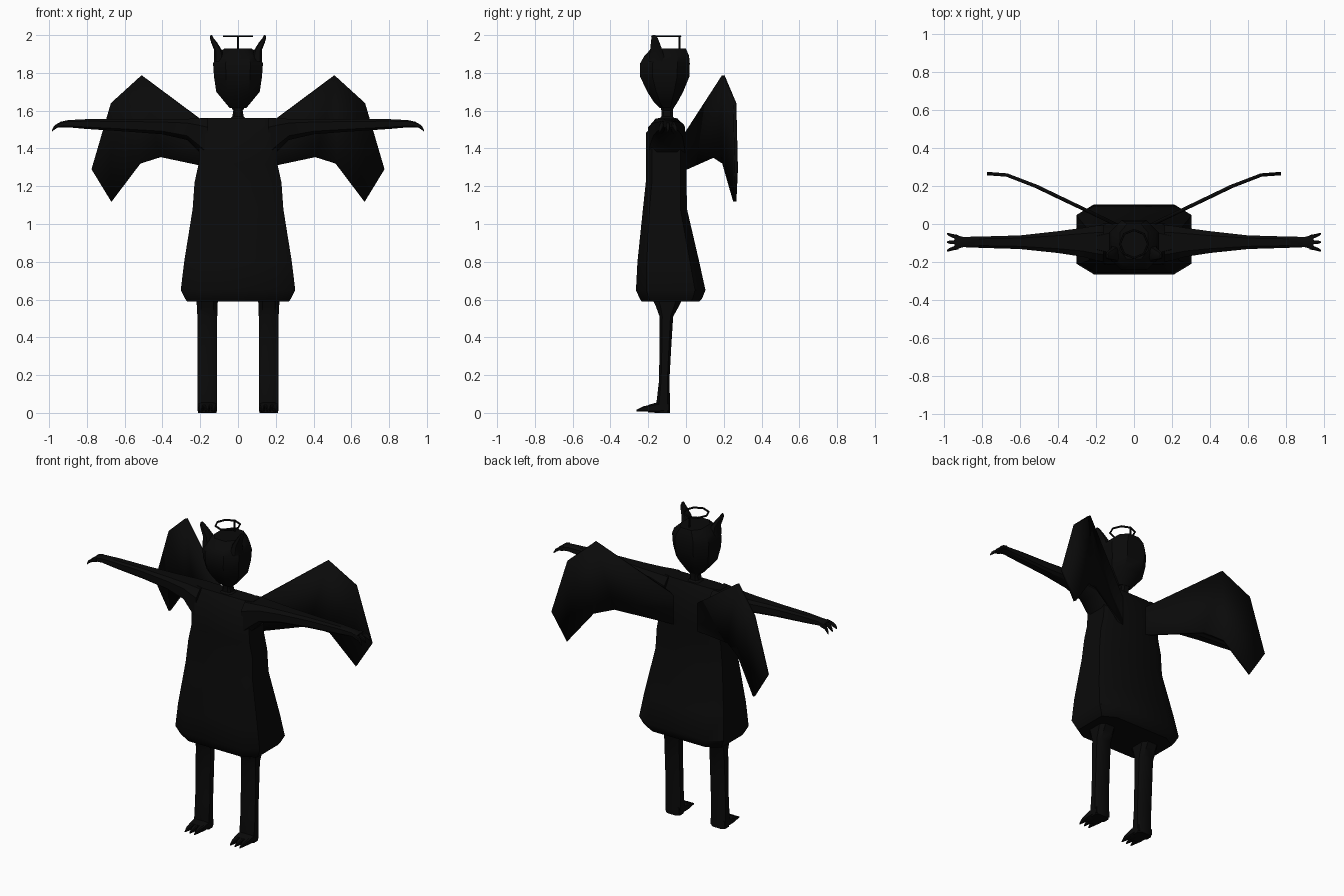
import bpy, bmesh, math

black = bpy.data.materials.new("soft black")
black.diffuse_color = (0.003, 0.003, 0.003, 1)


def finish(ob, mirror=False, angle=35):
    ob.data.materials.append(black)
    if mirror:
        ob.modifiers.new("mirror", 'MIRROR')
    bpy.ops.object.select_all(action='DESELECT')
    bpy.context.view_layer.objects.active = ob
    ob.select_set(True)
    bpy.ops.object.shade_smooth_by_angle(angle=math.radians(angle))


def make_object(name, bm, mirror=False, angle=35):
    bmesh.ops.recalc_face_normals(bm, faces=bm.faces)
    me = bpy.data.meshes.new(name)
    bm.to_mesh(me)
    bm.free()
    ob = bpy.data.objects.new(name, me)
    bpy.context.collection.objects.link(ob)
    finish(ob, mirror, angle)
    return ob


def loft(name, axis, stations, k=0.6, mirror=False):
    """Chamfered sections (t, u0, u1, v0, v1) skinned along an axis."""
    bm = bmesh.new()
    corners = [(1, -k), (1, k), (k, 1), (-k, 1), (-1, k), (-1, -k), (-k, -1), (k, -1)]
    rings = []
    for t, u0, u1, v0, v1 in stations:
        ring = []
        for a, b in corners:
            u = (u0 + u1) / 2 + a * (u1 - u0) / 2
            v = (v0 + v1) / 2 + b * (v1 - v0) / 2
            co = {'x': (t, u, v), 'y': (u, t, v), 'z': (u, v, t)}[axis]
            ring.append(bm.verts.new(co))
        rings.append(ring)
    for r, s in zip(rings, rings[1:]):
        for i in range(8):
            j = (i + 1) % 8
            bm.faces.new((r[i], r[j], s[j], s[i]))
    bm.faces.new(rings[0])
    bm.faces.new(rings[-1])
    return make_object(name, bm, mirror)


# Dress and torso
loft("dress", 'z', [
    (0.59, -0.27, 0.27, -0.235, 0.07),
    (0.605, -0.28, 0.28, -0.245, 0.085),
    (0.65, -0.303, 0.303, -0.265, 0.103),
    (0.80, -0.285, 0.285, -0.257, 0.07),
    (1.08, -0.24, 0.24, -0.228, 0.005),
    (1.22, -0.23, 0.23, -0.213, 0.003),
    (1.32, -0.208, 0.208, -0.213, 0.003),
    (1.48, -0.205, 0.205, -0.213, 0.003),
    (1.56, -0.20, 0.20, -0.148, -0.05)], k=0.7)

# Neck and head
loft("neck", 'z', [
    (1.54, -0.06, 0.06, -0.155, -0.045),
    (1.57, -0.03, 0.03, -0.13, -0.07),
    (1.60, -0.025, 0.025, -0.13, -0.07),
    (1.64, -0.05, 0.05, -0.14, -0.06)])
loft("head", 'z', [
    (1.615, -0.045, 0.045, -0.14, -0.065),
    (1.645, -0.07, 0.07, -0.17, -0.045),
    (1.70, -0.115, 0.115, -0.205, -0.015),
    (1.78, -0.127, 0.127, -0.243, 0.018),
    (1.85, -0.132, 0.132, -0.243, 0.02),
    (1.89, -0.115, 0.115, -0.22, 0.016),
    (1.928, -0.075, 0.075, -0.185, 0.0)], k=0.5)

# Horns
loft("horn", 'z', [
    (1.86, 0.07, 0.128, -0.20, -0.11),
    (1.92, 0.085, 0.126, -0.19, -0.125),
    (1.96, 0.11, 0.142, -0.186, -0.14),
    (1.985, 0.13, 0.149, -0.183, -0.15),
    (2.0, 0.137, 0.146, -0.178, -0.162)], mirror=True)

# Halo with its post
bpy.ops.mesh.primitive_torus_add(major_segments=8, minor_segments=6, major_radius=0.074,
                                 minor_radius=0.006, location=(0, -0.105, 1.994))
halo = bpy.context.object
halo.name = "halo"
finish(halo)
loft("halo_post", 'z', [(1.91, -0.005, 0.005, -0.039, -0.029),
                        (1.996, -0.005, 0.005, -0.039, -0.029)])

# Arms, flaring into hands
loft("arm", 'x', [
    (0.16, -0.20, -0.005, 1.33, 1.558),
    (0.21, -0.19, -0.01, 1.385, 1.558),
    (0.27, -0.173, -0.02, 1.445, 1.557),
    (0.40, -0.153, -0.038, 1.475, 1.556),
    (0.60, -0.132, -0.06, 1.49, 1.556),
    (0.80, -0.126, -0.066, 1.503, 1.555),
    (0.90, -0.122, -0.068, 1.512, 1.55),
    (0.945, -0.135, -0.057, 1.512, 1.54)], mirror=True)

# Hand claws, spread and hooked downward
for n, s in enumerate((-1, 0, 1)):
    y = -0.096 + s * 0.026
    loft(f"finger_claw_{n}", 'x', [
        (0.925, y - 0.012, y + 0.012, 1.515, 1.543),
        (0.955, y + s * 0.007 - 0.01, y + s * 0.007 + 0.01, 1.51, 1.533),
        (0.975, y + s * 0.014 - 0.008, y + s * 0.014 + 0.008, 1.497, 1.518),
        (0.985, y + s * 0.018 - 0.004, y + s * 0.018 + 0.004, 1.488, 1.497)], mirror=True)

# Legs and feet
loft("leg", 'z', [
    (0.0, 0.113, 0.212, -0.15, -0.085),
    (0.04, 0.11, 0.215, -0.158, -0.084),
    (0.17, 0.11, 0.215, -0.143, -0.088),
    (0.35, 0.11, 0.215, -0.14, -0.078),
    (0.51, 0.11, 0.215, -0.14, -0.068),
    (0.56, 0.108, 0.218, -0.158, -0.04),
    (0.62, 0.106, 0.22, -0.185, -0.01)], mirror=True)
loft("foot", 'y', [
    (-0.09, 0.113, 0.212, 0.0, 0.06),
    (-0.155, 0.11, 0.215, 0.0, 0.055),
    (-0.20, 0.112, 0.213, 0.003, 0.042)], mirror=True)
for n, s in enumerate((-1, 0, 1)):
    x = 0.1625 + s * 0.034
    loft(f"toe_claw_{n}", 'y', [
        (-0.18, x - 0.016, x + 0.016, 0.005, 0.045),
        (-0.225, x - 0.013, x + 0.013, 0.008, 0.035),
        (-0.262, x - 0.003, x + 0.003, 0.008, 0.016)], mirror=True)

# Wings: thin folded membranes, creased at the fingers
outline = [(0.08, -0.01, 1.465), (0.51, 0.197, 1.785), (0.67, 0.258, 1.64), (0.775, 0.266, 1.29),
           (0.67, 0.258, 1.12), (0.52, 0.20, 1.32), (0.41, 0.147, 1.355), (0.08, -0.01, 1.285)]
bm = bmesh.new()
v = [bm.verts.new(p) for p in outline]
for f in ((0, 1, 6, 7), (1, 5, 6), (1, 2, 5), (2, 4, 5), (2, 3, 4)):
    bm.faces.new([v[i] for i in f])
wing = make_object("wing", bm, angle=15)
solid = wing.modifiers.new("thickness", 'SOLIDIFY')
solid.thickness = 0.018
solid.offset = 0
wing.modifiers.new("mirror", 'MIRROR')
